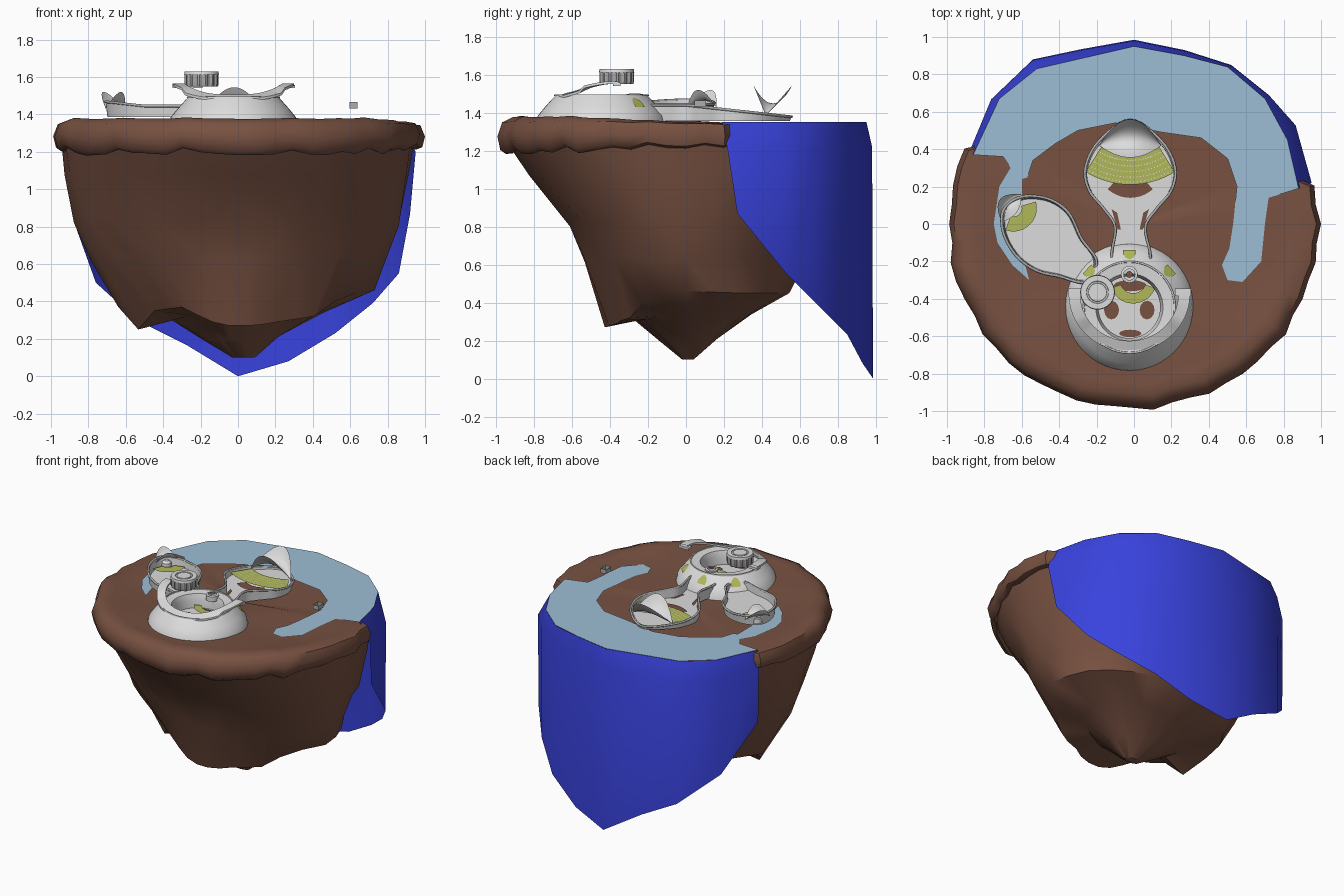
import bpy, bmesh, math, random
from mathutils import Vector

if "Cube" in bpy.data.objects:
    bpy.data.objects.remove(bpy.data.objects["Cube"])
random.seed(4)
pi, sin, cos = math.pi, math.sin, math.cos

def mat(name, r, g, b):
    m = bpy.data.materials.new(name)
    m.diffuse_color = (r, g, b, 1)
    m.use_nodes = True
    m.node_tree.nodes["Principled BSDF"].inputs["Base Color"].default_value = m.diffuse_color
    return m

BROWN = mat("brown rock", .185, .082, .053)
WATER = mat("pale water", .34, .51, .66)
BLUE = mat("deep blue fall", .04, .055, .72)
WHITE = mat("light grey", .72, .72, .72)
GREY = mat("mid grey", .42, .42, .43)
OLIVE = mat("olive", .44, .48, .10)

def make(name, verts, faces, m, angle=35, recalc=True):
    me = bpy.data.meshes.new(name)
    me.from_pydata(verts, [], faces)
    bm = bmesh.new()
    bm.from_mesh(me)
    if recalc:
        bmesh.ops.recalc_face_normals(bm, faces=bm.faces)
    bm.to_mesh(me)
    bm.free()
    ob = bpy.data.objects.new(name, me)
    bpy.context.collection.objects.link(ob)
    me.materials.append(m)
    bpy.ops.object.select_all(action='DESELECT')
    bpy.context.view_layer.objects.active = ob
    ob.select_set(True)
    if angle:
        bpy.ops.object.shade_smooth_by_angle(angle=math.radians(angle))
    return ob

def loft(name, rings, m, closed=True, caps=(), angle=35):
    n = len(rings[0])
    verts = [p for r in rings for p in r]
    faces = []
    for i in range(len(rings) - 1):
        for j in range(n if closed else n - 1):
            k = (j + 1) % n
            faces.append((i*n + j, i*n + k, (i+1)*n + k, (i+1)*n + j))
    for c in caps:
        faces.append(tuple(range(c*n, c*n + n)))
    return make(name, verts, faces, m, angle)

def lathe(name, cx, cy, prof, m, n=40, caps=()):
    return loft(name, [[(cx + r*cos(2*pi*j/n), cy + r*sin(2*pi*j/n), z) for j in range(n)]
                       for r, z in prof], m, caps=caps)

def plate(name, pts, z, m):
    # flat upward-facing sheet
    if sum(a[0]*b[1] - b[0]*a[1] for a, b in zip(pts, pts[1:] + pts[:1])) < 0:
        pts = pts[::-1]
    return make(name, [(x, y, z) for x, y in pts], [tuple(range(len(pts)))], m, 0, False)

def sector(cx, cy, r0, r1, a0, a1, n=14):
    A = [math.radians(a0 + (a1 - a0)*i/n) for i in range(n + 1)]
    return ([(cx + r1*cos(a), cy + r1*sin(a)) for a in A] +
            [(cx + r0*cos(a), cy + r0*sin(a)) for a in reversed(A)])

def spline(p, k=6):
    # closed smooth outline through a few points
    out, n = [], len(p)
    for i in range(n):
        a, b, c, d = (Vector(p[(i + q) % n]) for q in (-1, 0, 1, 2))
        for s in range(k):
            t = s / k
            v = .5*(2*b + (c - a)*t + (2*a - 5*b + 4*c - d)*t*t + (3*b - a - 3*c + d)*t**3)
            out.append((v.x, v.y))
    return out

def tube(name, pts, r, m):
    cu = bpy.data.curves.new(name, 'CURVE')
    cu.dimensions = '3D'
    cu.bevel_depth, cu.bevel_resolution = r, 1
    s = cu.splines.new('POLY')
    s.points.add(len(pts) - 1)
    for q, p in zip(s.points, pts):
        q.co = (*p, 1)
    s.use_cyclic_u = True
    ob = bpy.data.objects.new(name, cu)
    bpy.context.collection.objects.link(ob)
    cu.materials.append(m)

# Rock rim and top: raised lip in front, thinning towards the water at the back
N = 60
wob = [random.uniform(-.016, .014) for _ in range(N)]
low = [random.uniform(-.02, .02) for _ in range(N)]
def rim_ring(r, z, lip):
    ring = []
    for j in range(N):
        d = 360*j/N
        a = math.radians(d)
        R = .87 if 13 < d < 155 else .99 + wob[j]
        if j == 0:
            R = 1.0
        t = max(0, min(1, (d - 320)/52 if d > 250 else ((d + 40)/52 if d < 90 else (200 - d)/44)))
        h = z + low[j]*lip - max(0, z - 1.34)*t + max(0, 1.24 - z)*t*.6
        if r < .8:
            h = 1.347 + .022*max(0, min(1, (-.32 - r*R*sin(a))/.25))
        ring.append((r*R*cos(a), r*R*sin(a), min(h, 1.338) if R == .87 else h))
    return ring
loft("rock_rim", [rim_ring(*q) for q in ((.9, 1.24, .5), (.955, 1.2, 1), (.985, 1.22, .9), (1, 1.285, .6),
     (.975, 1.355, .3), (.92, 1.38, .2), (.86, 1.374, .1), (.78, 1.347, 0), (.6, 1.347, 0), (.45, 1.347, 0),
     (.3, 1.347, 0), (.02, 1.347, 0))], BROWN, caps=(11,), angle=50)

# Craggy underside: elliptical upper rings, then an uneven lower edge given by angle: radius, height
edge = [(0, .73, .46), (24, .72, .45), (60, .6, .45), (90, .53, .45), (120, .56, .45), (150, .62, .42), (168, .66, .41),
        (180, .64, .37), (192, .545, .25), (204, .49, .35), (228, .45, .37), (246, .44, .31), (258, .43, .27),
        (282, .43, .27), (300, .42, .29), (324, .5, .32), (342, .6, .44), (360, .73, .46)]
def edge_at(d):
    for (a, r, z), (b, s, w) in zip(edge, edge[1:]):
        if a <= d <= b:
            t = (d - a)/(b - a)
            return r + (s - r)*t, z + (w - z)*t
M = 30
rings = [[] for _ in range(8)]
for j in range(M):
    d = 360*j/M
    c, s = cos(math.radians(d)), sin(math.radians(d))
    r, z = edge_at(d)
    J = lambda q: 1 + random.uniform(-q, q)
    for i, (h, xr, yf, yb, q) in enumerate(((1.26, .945, .96, .86, 0), (1.08, .92, .83, .82, .01), (.83, .875, .625, .74, .02))):
        k = J(q)
        rings[i].append((xr*k*c, (yb if s > 0 else yf)*k*s, h + random.uniform(-q, q)*1.5))
    e = 1/math.hypot(c/.78, s/(.64 if s > 0 else .54))
    k = J(.025)
    rings[3].append((e*k*c, e*k*s, .63 + random.uniform(-.02, .02)))
    rings[4].append((r*c, r*s, z))
    for i, f, h in ((5, .62, .32), (6, .3, .2)):
        h += .3*(z - .35)*f
        k = J(.04)
        rings[i].append((r*f*c*k, r*f*s*k, h))
    rings[7].append((.03 + .06*c, .01 + .03*s, .1))
loft("rock_underside", rings, BROWN, caps=(7,), angle=40)

# Water surface with two arms reaching forward
plate("water_surface", [(-.86, .37), (-.72, .67), (-.52, .83), (-.26, .89), (0, .95), (.27, .9), (.5, .84), (.7, .67),
      (.82, .45), (.88, .19), (.72, .14), (.7, 0), (.68, -.2), (.58, -.31), (.5, -.3), (.47, -.22), (.51, -.13),
      (.53, 0), (.55, .2), (.5, .35), (.36, .46), (.15, .49), (-.1, .54), (-.3, .5), (-.42, .43), (-.54, .34),
      (-.57, .25), (-.6, .24), (-.6, .1), (-.6, -.15), (-.56, -.3), (-.65, -.22), (-.73, -.1), (-.75, 0),
      (-.72, .2), (-.66, .3), (-.7, .36)], 1.353, WATER)

# Falling water curtain
top = [(-.86, .37), (-.72, .67), (-.52, .83), (-.26, .89), (0, .95), (.27, .9), (.5, .84), (.7, .67), (.82, .45), (.88, .19)]
bot = [(-.875, .39, .82), (-.76, .67, .5), (-.54, .88, .3), (-.28, .935, .17), (0, .985, 0), (.27, .93, .08),
       (.52, .85, .23), (.72, .69, .39), (.86, .53, .55), (.92, .27, .87)]
mid = [(x*1.005, y*.995, 1.22) for x, y, z in bot]
mid[-1] = (.95, .22, 1.2)
loft("water_curtain", [[(x, y, 1.352) for x, y in top], mid, bot], BLUE, closed=False, angle=60)

# Main round hall: sloped shell with open middle
cx, cy = -.025, -.445
lathe("hall_shell", cx, cy, [(.345, 1.34), (.335, 1.385), (.298, 1.43), (.258, 1.475), (.242, 1.49), (.18, 1.485),
                            (.165, 1.44), (.165, 1.35)], WHITE, 48)
plate("hall_floor", sector(cx, cy, .0, .166, 0, 359.9, 32)[:32], 1.385, WHITE)
for i, (px, py, w, h) in enumerate(((-.02, -.585, .06, .02), (-.12, -.46, .04, .05), (.07, -.46, .04, .05), (-.02, -.33, .09, .03))):
    plate("hall_ground_patch_%d" % i, [(px + w*cos(q*pi/6), py + h*sin(q*pi/6)) for q in range(12)], 1.39, BROWN)
plate("hall_balcony", sector(cx + .02, -.3, .07, .125, 200, 340), 1.42, OLIVE)
lathe("hall_hub", cx, -.27, [(.045, 1.46), (.045, 1.497), (.03, 1.5), (.03, 1.49)], WHITE, 16)
plate("hall_hub_cap", sector(cx, -.27, 0, .018, 0, 359, 12)[:12], 1.502, BROWN)
for i, a in enumerate((42, 90, 138)):
    # arched windows set into the slope
    t = math.radians(a)
    pts = []
    for px, h in ((-.033, 0), (.033, 0), (.033, .4), (.02, .8), (0, 1), (-.02, .8), (-.033, .4)):
        r = .305 - .05*h
        pts.append((cx + r*cos(t) - px*sin(t), cy + r*sin(t) + px*cos(t), 1.43 + .052*h))
    make("hall_window_%d" % i, pts, [tuple(range(7))], OLIVE, 0, False)
lathe("hall_groove", cx, cy, [(.25, 1.487), (.248, 1.496), (.24, 1.496), (.238, 1.487)], WHITE, 48)

# Visor walkway rising to both ends around the front
rows = [[], [], [], []]
for i in range(33):
    a = pi*(.98 + 1.04*i/32)
    z = 1.492 + .06*abs(cos(a))**3
    for row, (r, dz) in zip(rows, ((.255, 0), (.255, .014), (.315, .014), (.315, 0))):
        row.append((cx + r*1.03*cos(a), -.375 + r*.98*sin(a), z + dz - (.02 if r > .3 and abs(cos(a)) < .8 else 0)))
loft("visor_walkway", rows + [rows[0]], WHITE, closed=False)
def box(name, x0, x1, y0, y1, z0, z1, m):
    loft(name, [[(x0, y0, z), (x1, y0, z), (x1, y1, z), (x0, y1, z)] for z in (z0, z1)], m, caps=(0, 1))
box("knob_arm", -.35, -.19, -.385, -.345, 1.54, 1.558, WHITE)
box("visor_tip", .22, .305, -.385, -.345, 1.54, 1.558, WHITE)

# Ribbed round landing knob
n = 56
rib = lambda r, z: [(-.195 + (r - .007*(j//2 % 2))*cos(2*pi*j/n), -.365 + (r - .007*(j//2 % 2))*sin(2*pi*j/n), z) for j in range(n)]
loft("landing_knob", [rib(.088, 1.55), rib(.092, 1.565), rib(.092, 1.615)], GREY, caps=(0,), angle=25)
lathe("landing_knob_top", -.195, -.365, [(.093, 1.612), (.09, 1.63), (.06, 1.63), (.058, 1.624), (.05, 1.624),
                                         (.048, 1.63)], WHITE, 32, caps=(5,))

# Side wings: flared low wall around a floor, with a rail on top
def wing(name, outline, ztop, z0, foot):
    p = spline(outline)
    mx, my = (sum(c)/len(p) for c in zip(*p))
    def sc(k): return [(mx + (x - mx)*k, my + (y - my)*k) for x, y in p]
    loft(name + "_wall", [[(x, y, z0) for x, y in sc(foot)],
                          [(x, y, ztop(x, y)) for x, y in p],
                          [(x, y, ztop(x, y)) for x, y in sc(.955)],
                          [(x, y, z0 + .01) for x, y in sc(foot - .03)]], WHITE)
    plate(name + "_floor", sc(foot - .01), z0 + .015, WHITE)
    tube(name + "_rail", [(x, y, ztop(x, y)) for x, y in p], .008, GREY)

def shell(name, x, y, ang, s, z0, rise):
    # saddle shaped canopy, peaked at its inner and outer lips
    ca, sa = cos(ang), sin(ang)
    g = []
    for i in range(13):
        v = i/12
        row = []
        for j in range(17):
            u = -1 + j/8
            q = 1 - u*u
            lx, ly = .165*u*s, s*(-.065 + .205*v)*q
            row.append((x + lx*ca - ly*sa, y + lx*sa + ly*ca, z0 + q*rise*(.4 + .6*(2*v - 1)**2)))
        g.append(row)
    loft(name, g, WHITE, closed=False, angle=60)

wing("back_wing", [(-.11, -.2), (-.1, -.02), (-.16, .08), (-.24, .18), (-.26, .3), (-.19, .44), (-.02, .555),
                   (.15, .44), (.22, .3), (.2, .18), (.12, .08), (.06, -.02), (.08, -.2)],
     lambda x, y: 1.44 - .11*max(0, y), 1.356, .98)
wing("left_wing", [(-.2, -.2), (-.28, -.08), (-.35, .06), (-.46, .135), (-.6, .145), (-.695, .08), (-.7, -.04),
                   (-.63, -.17), (-.52, -.25), (-.4, -.28), (-.26, -.31)],
     lambda x, y: 1.445 + .022*max(0, -x - .5)/.2, 1.385, .96)
shell("back_canopy", -.02, .42, 0, 1, 1.385, .16)
shell("left_canopy", -.655, .085, math.radians(55), .55, 1.43, .09)

# Brown openings in the back floor and olive terraces with pale dots
plate("back_ground_patch", sector(-.02, .32, .11, .18, 228, 312), 1.376, BROWN)
for i, k in enumerate((-1, 1)):
    plate("neck_ground_patch_%d" % i, [(-.02 + k*x, y) for x, y in ((.05, -.03), (.068, -.03), (.1, .08), (.07, .06))], 1.376, BROWN)
plate("back_terrace", sector(-.02, .66, .29, .45, 238, 302), 1.39, OLIVE)
plate("left_terrace", sector(-.645, .085, .045, .125, 250, 376), 1.42, OLIVE)
lathe("left_cap", -.655, .085, [(.035, 1.4), (.032, 1.435), (.015, 1.45)], WHITE, 20, caps=(2,))
v, f = [], []
for r in (.32, .35, .38, .41, .435):
    for k in range(25):
        a = math.radians(240 + 60*k/24)
        x, y, b = -.02 + r*cos(a), .66 + r*sin(a), len(v)
        v += [(x - .003, y - .003, 1.393), (x + .003, y - .003, 1.393), (x + .003, y + .003, 1.393), (x - .003, y + .003, 1.393)]
        f.append((b, b + 1, b + 2, b + 3))
make("terrace_dots", v, f, WHITE, 0, False)

# Small open hovering frame on the right
loft("hover_frame", [[(.595, .045, z), (.64, .045, z), (.64, .105, z), (.595, .105, z)] for z in (1.432, 1.465)], GREY)
